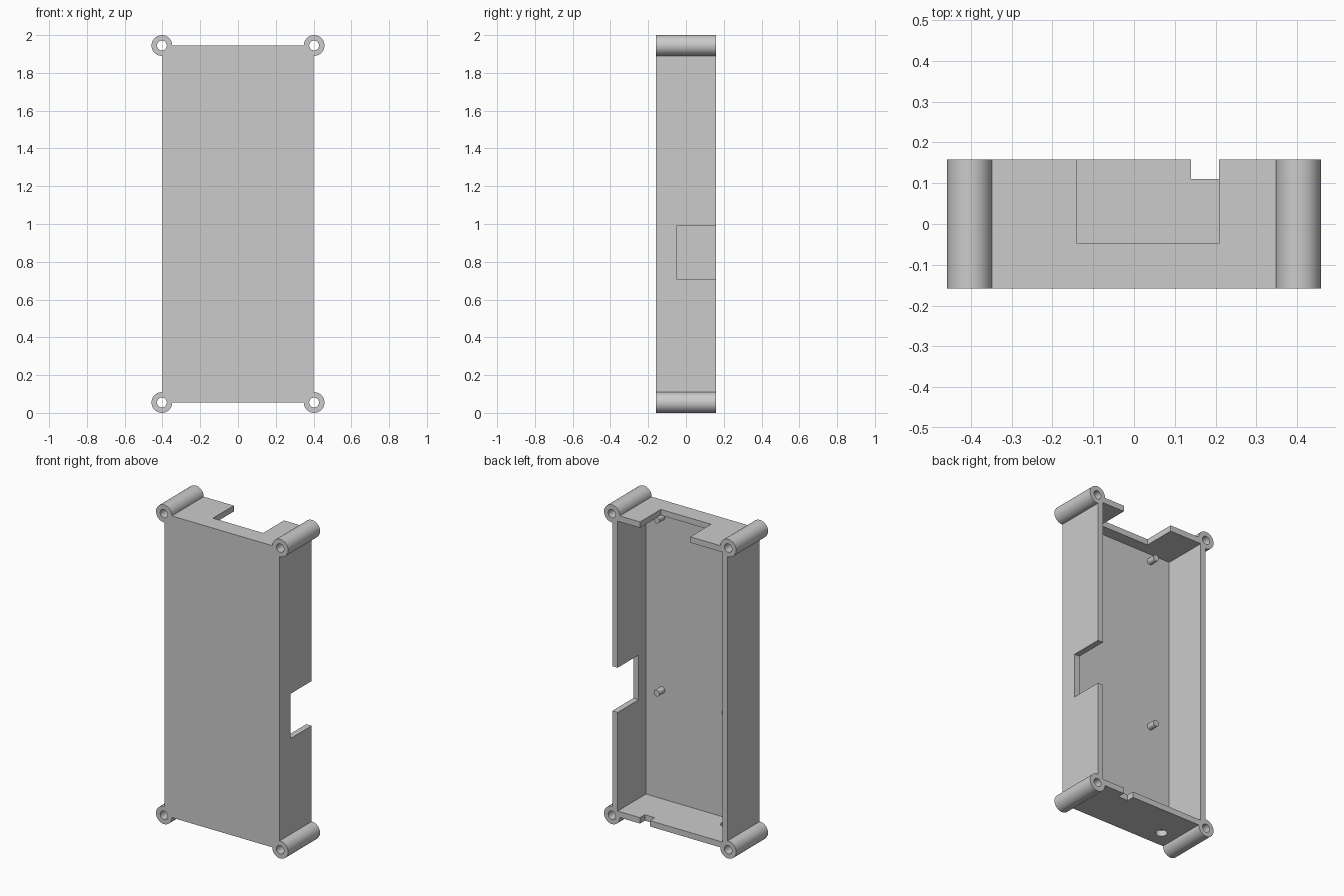
import bpy, bmesh, math
from mathutils import Matrix, Vector

if "Cube" in bpy.data.objects:
    bpy.data.objects.remove(bpy.data.objects["Cube"], do_unlink=True)

W, D, Z0, Z1, T = 0.40, 0.158, 0.055, 1.945, 0.037   # shell extents and wall
POST_X, POST_R, BORE_R = 0.403, 0.055, 0.026

grey = bpy.data.materials.new("grey_plastic")
grey.use_nodes = True
grey.diffuse_color = (0.6, 0.6, 0.6, 1)
grey.node_tree.nodes["Principled BSDF"].inputs["Base Color"].default_value = (0.6, 0.6, 0.6, 1)


def finish(name, bm):
    bmesh.ops.recalc_face_normals(bm, faces=bm.faces)
    mesh = bpy.data.meshes.new(name)
    bm.to_mesh(mesh)
    bm.free()
    mesh.materials.append(grey)
    obj = bpy.data.objects.new(name, mesh)
    bpy.context.collection.objects.link(obj)
    return obj


def box(name, x0, x1, y0, y1, z0, z1):
    bm = bmesh.new()
    bmesh.ops.create_cube(bm, size=1)
    bmesh.ops.scale(bm, vec=(x1 - x0, y1 - y0, z1 - z0), verts=bm.verts)
    bmesh.ops.translate(bm, vec=((x0 + x1) / 2, (y0 + y1) / 2, (z0 + z1) / 2), verts=bm.verts)
    return finish(name, bm)


def cylinder(name, centre, radius, length, along_y=True, segments=32):
    bm = bmesh.new()
    rot = Matrix.Rotation(math.pi / 2, 4, "X") if along_y else Matrix()
    bmesh.ops.create_cone(bm, cap_ends=True, segments=segments, radius1=radius, radius2=radius,
                          depth=length, matrix=Matrix.Translation(centre) @ rot)
    return finish(name, bm)


def tube(name, centre, outer, inner, length, segments=48):
    # a rectangular section spun round the y axis
    bm = bmesh.new()
    c, h = Vector(centre), length / 2
    section = [(outer, -h), (outer, h), (inner, h), (inner, -h)]
    verts = [bm.verts.new(c + Vector((r, y, 0))) for r, y in section]
    edges = [bm.edges.new((verts[i], verts[(i + 1) % 4])) for i in range(4)]
    bmesh.ops.spin(bm, geom=verts + edges, cent=c, axis=(0, 1, 0),
                   angle=math.tau, steps=segments, use_merge=True)
    bmesh.ops.remove_doubles(bm, verts=bm.verts, dist=0.0001)
    return finish(name, bm)


def smooth(obj):
    bpy.ops.object.select_all(action="DESELECT")
    obj.select_set(True)
    bpy.context.view_layer.objects.active = obj
    bpy.ops.object.shade_smooth_by_angle(angle=math.radians(35))


def cut(target, cutter):
    cutter.hide_render = True
    mod = target.modifiers.new("cut", "BOOLEAN")
    mod.operation, mod.solver, mod.object = "DIFFERENCE", "EXACT", cutter
    bpy.context.view_layer.objects.active = target
    bpy.ops.object.modifier_apply(modifier=mod.name)
    bpy.data.objects.remove(cutter, do_unlink=True)


corners = [(sx, z) for sx in (-1, 1) for z in (Z0, Z1)]

# open-backed tray
tray = box("case_tray", -W, W, -D, D, Z0, Z1)
cut(tray, box("cavity", -W + T, W - T, -D + T, D + 0.1, Z0 + T, Z1 - T))
# connector openings: top, side and small bottom notch
cut(tray, box("top_notch", -0.14, 0.208, -0.048, D + 0.1, Z1 - T - 0.02, Z1 + 0.1))
cut(tray, box("side_notch", W - T - 0.02, W + 0.1, -0.05, D + 0.1, 0.71, 0.99))
cut(tray, box("bottom_notch", 0.14, 0.208, 0.11, D + 0.1, Z0 - 0.1, Z0 + T + 0.02))
# round cable hole in the bottom wall
cut(tray, cylinder("bottom_hole", (-0.245, -0.05, Z0), 0.034, 0.2, along_y=False))
# clear the corners for the screw posts
for sx, z in corners:
    cut(tray, cylinder("corner_clearance", (sx * POST_X, 0, z), 0.042, 1))
smooth(tray)

# hollow screw posts at the four corners
for sx, z in corners:
    name = ("top" if z > 1 else "bottom") + ("_left" if sx > 0 else "_right") + "_screw_post"
    smooth(tube(name, (sx * POST_X, 0, z), POST_R, BORE_R, 2 * D))

# board locating pegs on the inner face of the front panel
PEG_L = 0.055
for side, x in (("left", 0.25), ("right", -0.22)):
    for level, z in (("lower", 0.775), ("upper", 1.86)):
        smooth(cylinder(f"{level}_{side}_peg", (x, -D + T + PEG_L / 2 - 0.005, z),
                        0.02, PEG_L + 0.01, segments=24))
